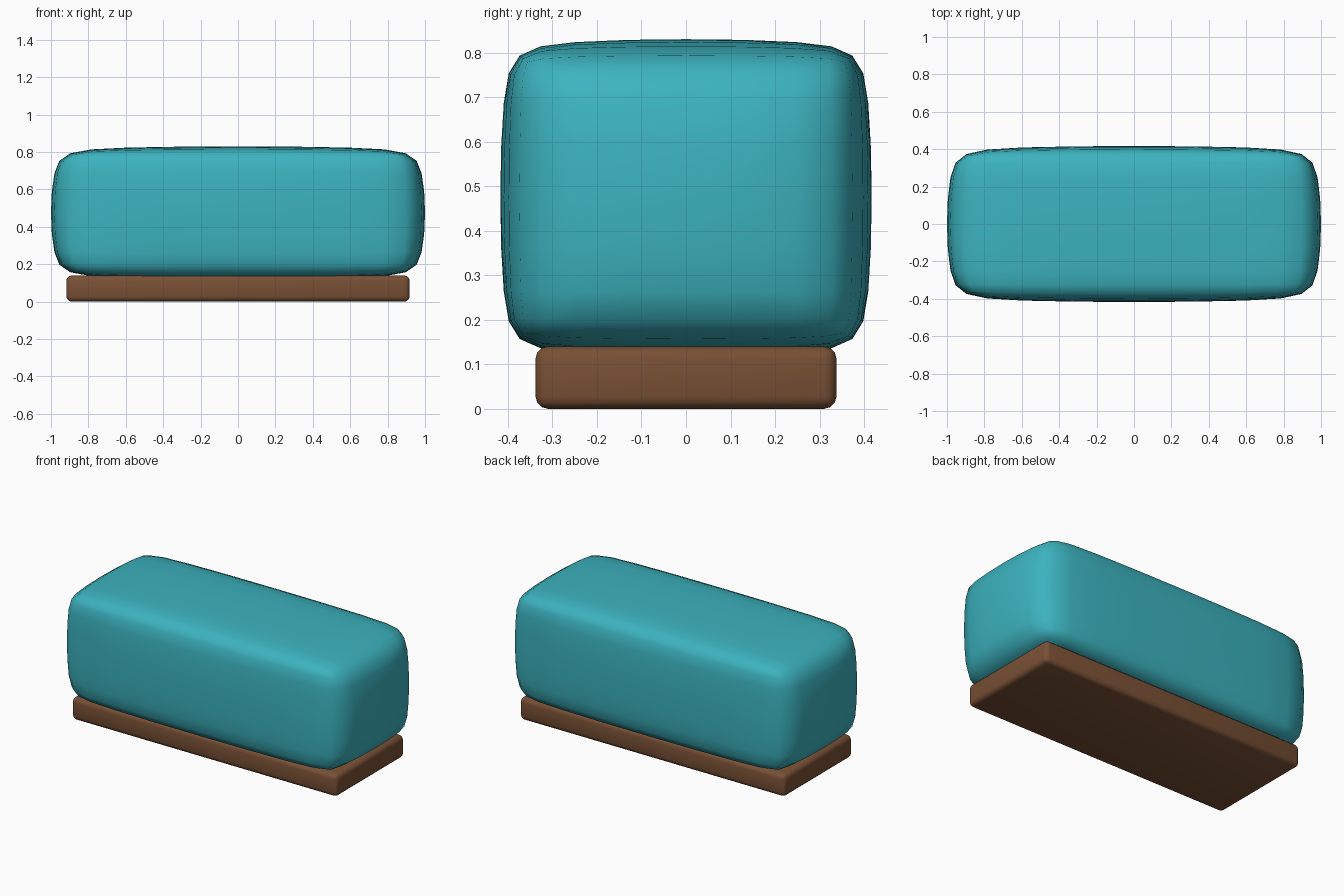
import bpy
import math

if "Cube" in bpy.data.objects:
    bpy.data.objects.remove(bpy.data.objects["Cube"])


def material(name, rgb):
    m = bpy.data.materials.new(name)
    m.diffuse_color = (*rgb, 1)
    m.use_nodes = True
    m.node_tree.nodes["Principled BSDF"].inputs["Base Color"].default_value = m.diffuse_color
    return m


def bake(obj):
    """Apply all modifiers of the object."""
    bpy.context.view_layer.objects.active = obj
    for mod in list(obj.modifiers):
        bpy.ops.object.modifier_apply(modifier=mod.name)


def fit(obj, half, centre_z):
    """Scale mesh to the given half sizes and lift it into place."""
    for axis in range(3):
        top = max(v.co[axis] for v in obj.data.vertices)
        for v in obj.data.vertices:
            v.co[axis] *= half[axis] / top
    obj.location.z = centre_z


def cube(name, mat):
    bpy.ops.mesh.primitive_cube_add(size=2)
    obj = bpy.context.object
    obj.name = name
    obj.data.materials.append(mat)
    return obj


teal = material("teal fabric", (0.045, 0.45, 0.52))
brown = material("brown wood", (0.19, 0.08, 0.035))

# Soft cushion: chamfered cube, subdivided, then stretched
cushion = cube("cushion", teal)
bevel = cushion.modifiers.new("chamfer", 'BEVEL')
bevel.width = 0.155
bevel.segments = 1
soft = cushion.modifiers.new("soften", 'SUBSURF')
soft.levels = soft.render_levels = 2
bake(cushion)
fit(cushion, (1.0, 0.417, 0.355), 0.475)
bpy.ops.object.shade_smooth()

# Low wooden plinth with rounded edges
plinth = cube("plinth", brown)
fit(plinth, (0.918, 0.338, 0.07), 0.07)
bevel = plinth.modifiers.new("rounded edges", 'BEVEL')
bevel.width = 0.028
bevel.segments = 3
bake(plinth)
bpy.ops.object.shade_smooth_by_angle(angle=math.radians(40))
